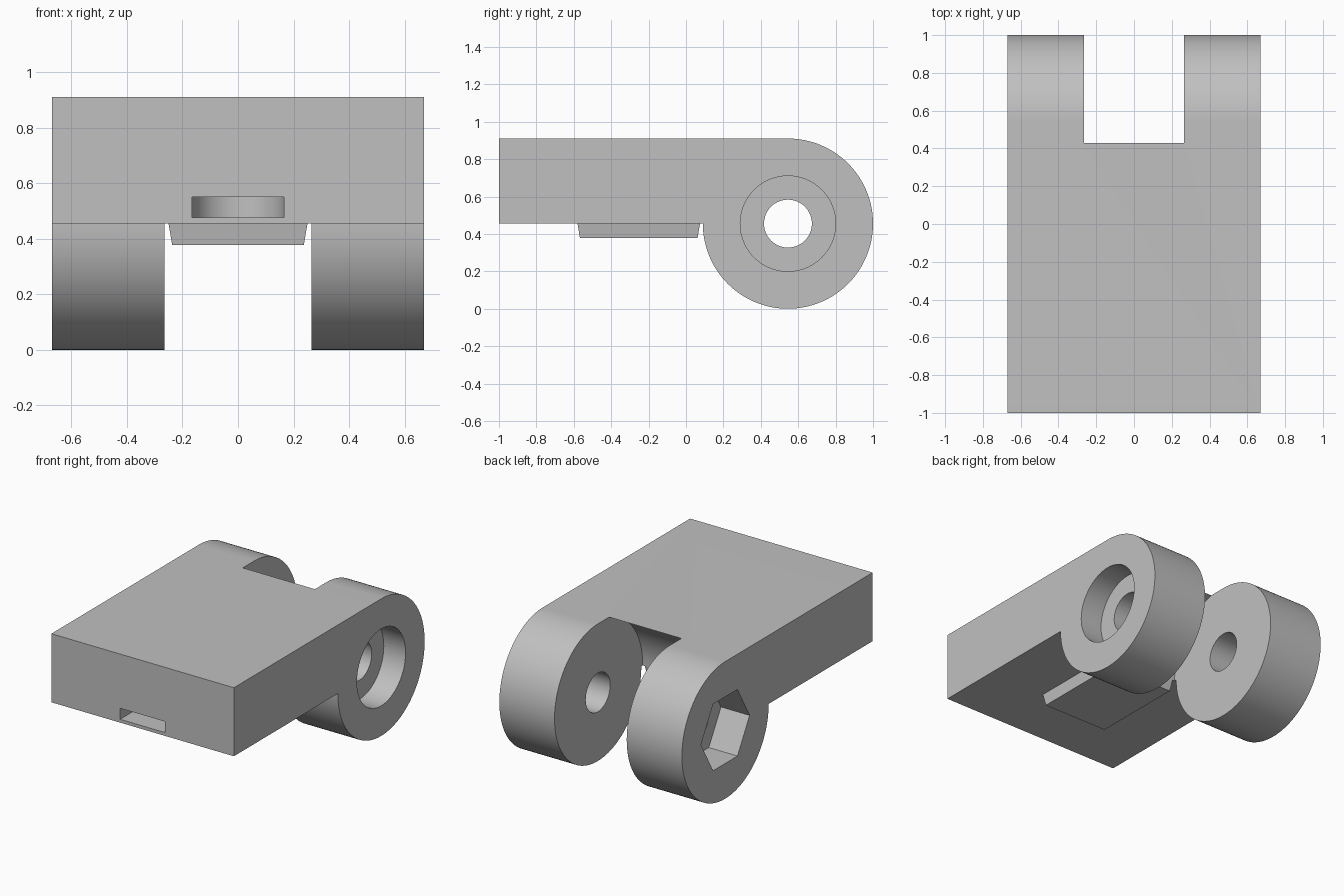
import bpy, bmesh
from math import radians, sin, cos, pi
from mathutils import Vector

cube = bpy.data.objects.get("Cube")
if cube:
    bpy.data.objects.remove(cube, do_unlink=True)

grey = bpy.data.materials.new("plain grey")
grey.use_nodes = True
colour = (0.53, 0.53, 0.53, 1)
grey.diffuse_color = colour
grey.node_tree.nodes["Principled BSDF"].inputs["Base Color"].default_value = colour

HALF_W, SLOT_W = 0.67, 0.265
R, PIVOT_Y, PIVOT_Z = 0.455, 0.545, 0.455


def arc(radius, start, end, steps, cx, cy):
    """Points along an arc, angles in degrees."""
    angles = [radians(start + (end - start) * i / steps) for i in range(steps + 1)]
    return [(cx + radius * cos(a), cy + radius * sin(a)) for a in angles]


def prism(name, points, low, high, axis):
    """Extrude a closed profile along x (points are y, z) or z (points are x, y)."""
    bm = bmesh.new()
    place = (lambda p: (low, *p)) if axis == "x" else (lambda p: (*p, low))
    face = bm.faces.new([bm.verts.new(place(p)) for p in points])
    new = bmesh.ops.extrude_face_region(bm, geom=[face])["geom"]
    step = Vector((high - low, 0, 0)) if axis == "x" else Vector((0, 0, high - low))
    bmesh.ops.translate(bm, vec=step, verts=[v for v in new if isinstance(v, bmesh.types.BMVert)])
    bmesh.ops.recalc_face_normals(bm, faces=bm.faces)
    mesh = bpy.data.meshes.new(name)
    bm.to_mesh(mesh)
    bm.free()
    mesh.materials.append(grey)
    obj = bpy.data.objects.new(name, mesh)
    bpy.context.collection.objects.link(obj)
    return obj


def round_bar(name, radius, low, high, sides=96):
    """Bar along the hinge axis; six sides make a hexagon."""
    return prism(name, arc(radius, 0, 360, sides, PIVOT_Y, PIVOT_Z)[:-1], low, high, "x")


def cut(target, cutter):
    mod = target.modifiers.new("cut", "BOOLEAN")
    mod.operation, mod.solver, mod.object = "DIFFERENCE", "EXACT", cutter
    cutter.hide_render = True
    bpy.ops.object.select_all(action="DESELECT")
    bpy.context.view_layer.objects.active = target
    target.select_set(True)
    bpy.ops.object.modifier_apply(modifier=mod.name)
    bpy.data.objects.remove(cutter, do_unlink=True)


# Plate with rounded hinge end, as one side profile
corner = (PIVOT_Y - R, PIVOT_Z)
profile = [(-1, PIVOT_Z), corner] + arc(R, 180, 450, 96, PIVOT_Y, PIVOT_Z)[1:] + [(-1, PIVOT_Z + R)]
body = prism("hinge_plate", profile, -HALF_W, HALF_W, "x")

# Clearance between the knuckles, bolt hole, round recess and hexagonal nut pocket
cut(body, round_bar("knuckle_gap", 0.47, -SLOT_W, SLOT_W))
cut(body, round_bar("bolt_hole", 0.128, -1, 1, 64))
cut(body, round_bar("bolt_head_recess", 0.255, HALF_W - 0.16, 1))
cut(body, round_bar("nut_pocket", 0.255, -1, -HALF_W + 0.21, 6))

# Round-ended slot in the front face
slot = [(-0.165, -1.1), (0.165, -1.1)] + arc(0.165, 0, 180, 24, 0, -0.85)
cut(body, prism("front_slot", slot, 0.477, 0.55, "z"))

# Tapered pad under the plate
pad = prism("underside_pad", [(-0.25, -0.58), (0.25, -0.58), (0.25, 0.075), (-0.25, 0.075)],
            0.378, PIVOT_Z, "z")
for v in pad.data.vertices:
    if v.co.z < 0.4:
        v.co.x -= 0.013 if v.co.x > 0 else -0.013
        v.co.y -= 0.013 if v.co.y > 0 else -0.013

# Smooth the round surfaces and keep the edges sharp
bpy.ops.object.select_all(action="DESELECT")
for obj in (body, pad):
    obj.select_set(True)
bpy.context.view_layer.objects.active = body
bpy.ops.object.shade_smooth_by_angle(angle=radians(30))
